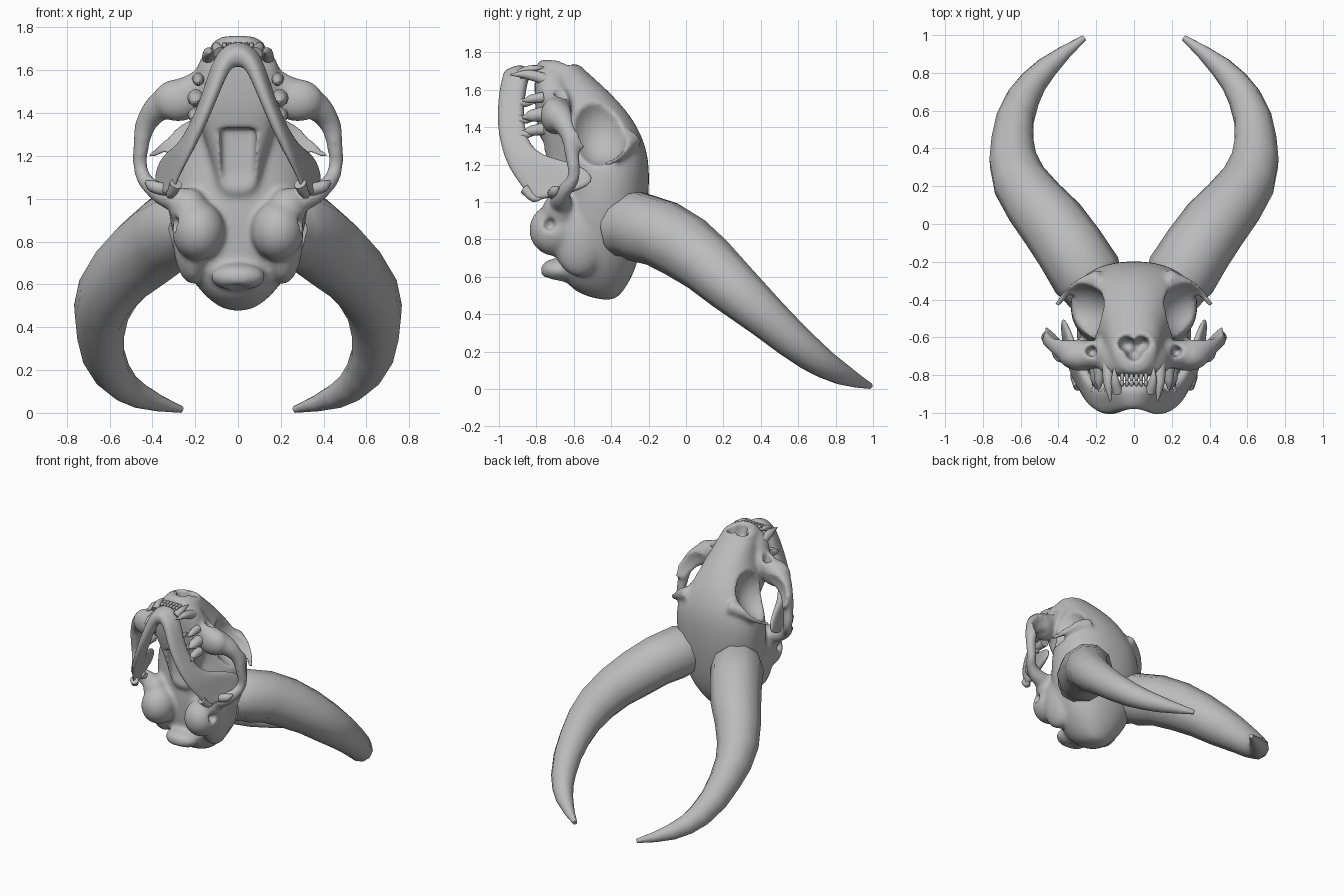
import bpy, bmesh
from math import cos, sin, pi, copysign
from mathutils import Vector, Matrix

if "Cube" in bpy.data.objects:
    bpy.data.objects.remove(bpy.data.objects["Cube"])

bone = bpy.data.materials.new("grey_bone")
bone.use_nodes = True
bone.diffuse_color = (0.5, 0.5, 0.5, 1)
bone.node_tree.nodes["Principled BSDF"].inputs["Base Color"].default_value = (0.5, 0.5, 0.5, 1)
SIDES = ((1, "left"), (-1, "right"))


def activate(ob):
    bpy.ops.object.select_all(action='DESELECT')
    ob.select_set(True)
    bpy.context.view_layer.objects.active = ob


def finish(name, bm):
    bmesh.ops.recalc_face_normals(bm, faces=bm.faces)
    me = bpy.data.meshes.new(name)
    bm.to_mesh(me)
    bm.free()
    me.materials.append(bone)
    me.shade_smooth()
    ob = bpy.data.objects.new(name, me)
    bpy.context.collection.objects.link(ob)
    return ob


def bridge(name, rings):
    """Closed skin over a list of equal rings of points."""
    bm = bmesh.new()
    loops = [[bm.verts.new(p) for p in ring] for ring in rings]
    n = len(loops[0])
    for a, b in zip(loops, loops[1:]):
        for i in range(n):
            bm.faces.new((a[i], a[(i + 1) % n], b[(i + 1) % n], b[i]))
    bm.faces.new(loops[0])
    bm.faces.new(loops[-1])
    return finish(name, bm)


def loft(name, sections, power):
    """Skin over rounded sections (z, half width, belly y, back y)."""
    rings = []
    for z, w, y0, y1 in sections:
        ring = []
        for i in range(32):
            c, s = cos(i * pi / 16), sin(i * pi / 16)
            px = copysign(abs(c) ** power, c) * w
            py = copysign(abs(s) ** power, s) * (y1 - y0) / 2
            ring.append((px, (y0 + y1) / 2 + py, z))
        rings.append(ring)
    return bridge(name, rings)


def tube(name, points, side=1, res=3):
    """Tapered tube through (x, y, z, radius)."""
    cu = bpy.data.curves.new(name, 'CURVE')
    cu.dimensions = '3D'
    cu.bevel_depth, cu.bevel_resolution = 1, 3
    cu.resolution_u, cu.use_fill_caps = res, True
    sp = cu.splines.new('BEZIER')
    sp.bezier_points.add(len(points) - 1)
    for bp, (x, y, z, r) in zip(sp.bezier_points, points):
        bp.co, bp.radius = (x * side, y, z), r
        bp.handle_left_type = bp.handle_right_type = 'AUTO'
    ob = bpy.data.objects.new(name, cu)
    bpy.context.collection.objects.link(ob)
    activate(ob)
    bpy.ops.object.convert(target='MESH')
    ob = bpy.context.object
    ob.data.materials.clear()
    ob.data.materials.append(bone)
    ob.data.shade_smooth()
    return ob


def ball(name, centre, radii):
    bm = bmesh.new()
    bmesh.ops.create_uvsphere(bm, u_segments=24, v_segments=16, radius=1)
    bmesh.ops.transform(bm, matrix=Matrix.Translation(centre) @ Matrix.Diagonal((*radii, 1)), verts=bm.verts)
    return finish(name, bm)


# Skull: braincase and palate lofts, skull base bulge
parts = [
    loft("skull", [
        (.475, .05, -.46, -.38), (.52, .13, -.61, -.335), (.62, .22, -.67, -.275),
        (.75, .285, -.68, -.238), (.9, .32, -.69, -.212), (1.05, .34, -.68, -.197),
        (1.2, .335, -.66, -.195), (1.32, .29, -.67, -.22), (1.45, .22, -.72, -.285),
        (1.57, .165, -.78, -.39), (1.66, .145, -.79, -.49), (1.73, .125, -.8, -.565),
        (1.765, .07, -.79, -.65)], 0.9),
    loft("palate", [
        (.95, .1, -.68, -.5), (1.15, .11, -.75, -.5), (1.32, .17, -.77, -.55),
        (1.42, .2, -.8, -.6), (1.56, .205, -.81, -.61), (1.67, .18, -.81, -.64),
        (1.75, .08, -.8, -.68)], 0.65),
    ball("skull_base", (0, -.68, .635), (.13, .1, .065))]
cutters = []
for s, side in SIDES:
    # Cheek arch, brow spur, cheek spur
    parts += [
        tube("arch", [(.13, -.69, 1.56, .08), (.25, -.69, 1.49, .08), (.34, -.67, 1.45, .078),
                      (.425, -.62, 1.36, .055), (.452, -.61, 1.25, .04), (.453, -.6, 1.13, .036),
                      (.41, -.65, 1.06, .042), (.33, -.67, 1.01, .06), (.2, -.66, .98, .07)], s),
        ball("cheek", (.28 * s, -.7, 1.46), (.12, .08, .1)),
        tube("brow", [(.17, -.29, 1.33, .06), (.28, -.33, 1.29, .045), (.35, -.37, 1.24, .03),
                      (.41, -.43, 1.2, .016)], s),
        tube("cheek_spur", [(.44, -.6, 1.36, .045), (.445, -.54, 1.3, .028), (.43, -.46, 1.24, .014)], s),
        # Ear capsules and the flank beside them
        ball("capsule", (.185 * s, -.7, .85), (.125, .14, .14)),
        ball("capsule_ridge", (.23 * s, -.68, .95), (.09, .09, .1)),
        ball("flank", (.21 * s, -.57, .82), (.095, .15, .22)),
        tube("nose_rim", [(.0, -.57, 1.7, .03), (.07, -.6, 1.71, .03), (.1, -.66, 1.71, .03),
                          (.06, -.74, 1.73, .03)], s)]
    # Eye sockets, ear holes, cheek holes, nostrils
    cutters += [
        ball("socket", (.325 * s, -.465, 1.4), (.195, .165, .205)),
        ball("ear_hole", (.3 * s, -.73, .88), (.05, .035, .035)),
        ball("cheek_hole", (.225 * s, -.675, 1.58), (.032, .032, .1)),
        ball("nostril", (.04 * s, -.635, 1.75), (.045, .04, .12))]
cutters += [
    ball("nose_hole", (0, -.675, 1.76), (.045, .05, .12)),
    ball("neck_hole", (0, -.74, .54), (.09, .1, .06)),
    loft("throat", [(.98, .09, -.9, -.72), (1.12, .08, -.9, -.69), (1.33, .085, -.9, -.69)], 0.3)]

activate(parts[0])
for p in parts:
    p.select_set(True)
bpy.ops.object.join()
skull = bpy.context.object


def remesh():
    m = skull.modifiers.new("skin", 'REMESH')
    m.mode, m.voxel_size, m.use_smooth_shade = 'VOXEL', 0.012, True


skull.modifiers.new("round", 'SUBSURF').levels = 2
remesh()
for c in cutters:
    c.hide_render = True
    m = skull.modifiers.new("cut", 'BOOLEAN')
    m.operation, m.object, m.solver = 'DIFFERENCE', c, 'EXACT'
remesh()
m = skull.modifiers.new("soften", 'SMOOTH')
m.factor, m.iterations = 0.5, 10
activate(skull)
bpy.ops.object.convert(target='MESH')
skull = bpy.context.object
skull.name = "skull"
skull.data.materials.clear()
skull.data.materials.append(bone)
for c in cutters:
    bpy.data.objects.remove(c)

# Lower jaw: one curved plate between a lower and an upper edge, with thickness
half = [((0, -.975, 1.665), (0, -.84, 1.69), .07), ((.055, -.99, 1.63), (.08, -.84, 1.68), .045),
        ((.1, -1.01, 1.52), (.13, -.87, 1.52), .034), ((.157, -1.01, 1.38), (.19, -.86, 1.36), .032),
        ((.225, -.97, 1.22), (.265, -.79, 1.24), .03), ((.265, -.92, 1.13), (.35, -.55, 1.21), .022),
        ((.3, -.86, 1.05), (.39, -.45, 1.1), .02), ((.315, -.83, 1.0), (.37, -.66, 1.04), .02)]
mirrored = [((-a[0], *a[1:]), (-b[0], *b[1:]), t) for a, b, t in half[:0:-1]]
edges = [(Vector(a), Vector(b), t) for a, b, t in mirrored + half]
rings = []
for i, (lo, up, thick) in enumerate(edges):
    ahead, back = edges[min(i + 1, len(edges) - 1)], edges[max(i - 1, 0)]
    along = (ahead[0] + ahead[1]) - (back[0] + back[1])
    off = (up - lo).cross(along).normalized() * thick
    mid = (lo + up) / 2
    rings.append([lo - off * .8, lo + off * .8, mid + off, up + off, up - off, mid - off])
jaw = bridge("lower_jaw", rings)
m = jaw.modifiers.new("round", 'SUBSURF')
m.levels = m.render_levels = 2

for s, side in SIDES:
    tube(side + "_jaw_joint", [(.29, -.72, 1.05, .02), (.34, -.71, 1.045, .032),
                               (.4, -.7, 1.06, .028), (.43, -.68, 1.08, .008)], s)
    tube(side + "_jaw_corner", [(.29, -.86, 1.07, .03), (.315, -.81, 1.02, .022), (.33, -.77, 1.02, .006)], s)
    # Teeth
    tube(side + "_upper_canine", [(.135, -.74, 1.65, .035), (.135, -.84, 1.68, .028), (.125, -.94, 1.68, .004)], s)
    tube(side + "_lower_canine", [(.085, -.89, 1.68, .03), (.1, -.83, 1.71, .022), (.105, -.76, 1.72, .004)], s)
    for k, (x, z, r) in enumerate(((.185, 1.56, .03), (.195, 1.47, .042), (.2, 1.39, .035))):
        tube(f"{side}_upper_cheek_tooth_{k}", [(x, -.76, z, r), (x, -.83, z - .01, r * .8), (x, -.875, z - .02, .006)], s)
        x = .13 + .035 * k
        tube(f"{side}_lower_cheek_tooth_{k}", [(x, -.89, z - .03, .026), (x, -.85, z - .03, .022), (x, -.81, z - .03, .005)], s)
    for k in range(3):
        x = .013 + .025 * k
        ball(f"{side}_upper_incisor_{k}", (x * s, -.81, 1.72), (.011, .022, .013))
        ball(f"{side}_lower_incisor_{k}", (x * s, -.84, 1.715), (.011, .02, .013))
    # Horns
    tube(side + "_horn", [(.19, -.39, .86, .15), (.25, -.27, .87, .19), (.43, 0, .755, .178),
                          (.607, .23, .56, .147), (.643, .44, .375, .115), (.585, .67, .18, .088),
                          (.46, .83, .08, .06), (.265, .985, .016, .016)], s, 2)
